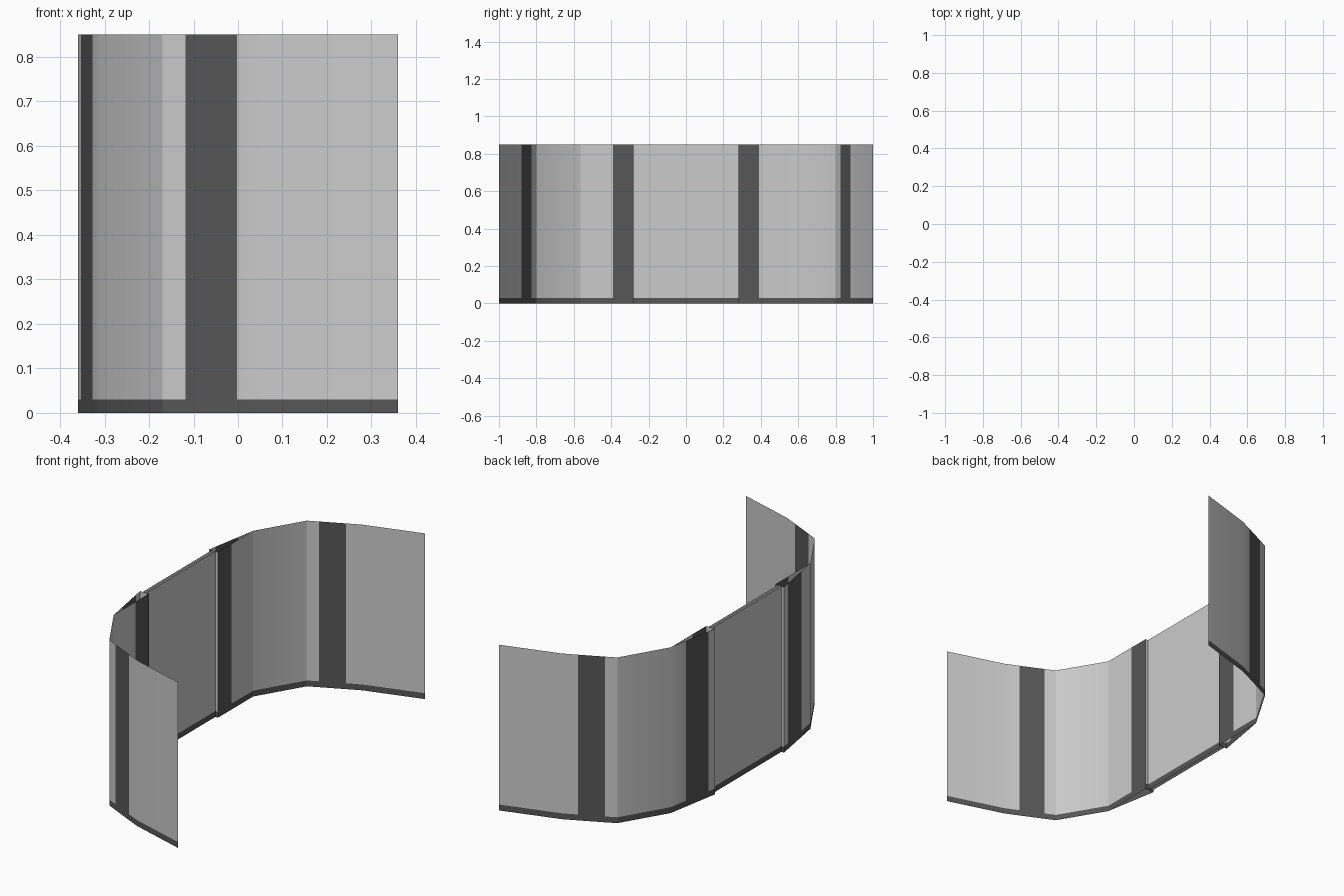
import bpy, bmesh

if "Cube" in bpy.data.objects:
    bpy.data.objects.remove(bpy.data.objects["Cube"])

HEIGHT = 0.85
TRIM = 0.03


def material(name, v):
    m = bpy.data.materials.new(name)
    m.diffuse_color = (v, v, v, 1)
    m.use_nodes = True
    m.node_tree.nodes["Principled BSDF"].inputs["Base Color"].default_value = m.diffuse_color
    return m


light = material("light grey panel", 0.6)
dark = material("dark grey trim", 0.095)


def wall(name, plan, dark_spans=(), side=1):
    """Thin upright sheet along a plan path; dark base strip and dark upright bands."""
    bm = bmesh.new()
    rows = [[bm.verts.new((x, y * side, z)) for x, y in plan]
            for z in (0, TRIM, HEIGHT)]
    for r in range(2):
        for i in range(len(plan) - 1):
            quad = [rows[r][i], rows[r][i + 1], rows[r + 1][i + 1], rows[r + 1][i]]
            f = bm.faces.new(quad if side > 0 else quad[::-1])
            f.material_index = 1 if r == 0 or i in dark_spans else 0
    me = bpy.data.meshes.new(name)
    bm.to_mesh(me)
    bm.free()
    ob = bpy.data.objects.new(name, me)
    bpy.context.collection.objects.link(ob)
    me.materials.append(light)
    me.materials.append(dark)
    bpy.context.view_layer.objects.active = ob
    ob.select_set(True)
    bpy.ops.object.shade_smooth_by_angle(angle=0.52)
    ob.select_set(False)
    return ob


# Centre panel: two close sheets
wall("centre_panel_inner", [(-0.325, -0.28), (-0.325, 0.28)])
wall("centre_panel_outer", [(-0.345, 0.28), (-0.345, -0.28)])

for side, label in ((1, "back"), (-1, "front")):
    # Angled wing with two dark upright bands
    wall(label + "_wing",
         [(-0.36, 0.28), (-0.3525, 0.323), (-0.327, 0.468), (-0.31, 0.565),
          (-0.17, 0.80), (-0.118, 0.825), (-0.002, 0.88), (0.067, 0.912), (0.36, 1.0)],
         dark_spans=(1, 5), side=side)
    # Inner leaf that opens from the wing toward the centre panel
    wall(label + "_inner_leaf",
         [(-0.31, 0.28), (-0.31, 0.39), (-0.31, 0.565)], dark_spans=(0,), side=side)
    # End face joining leaf and wing
    wall(label + "_joint", [(-0.36, 0.28), (-0.31, 0.28)], side=side)
